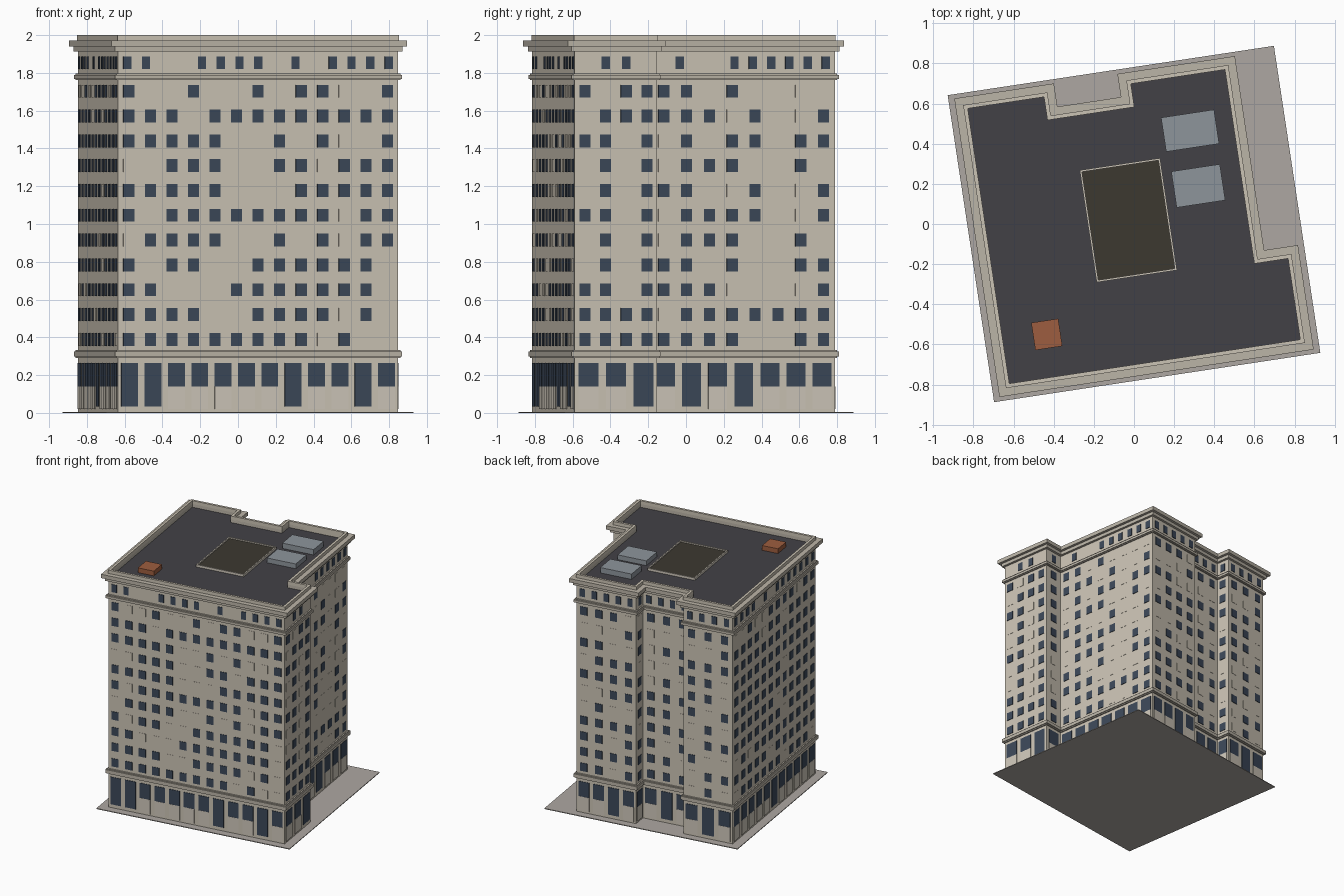
import bpy, bmesh, math, random
from mathutils import Matrix, Vector

if "Cube" in bpy.data.objects:
    bpy.data.objects.remove(bpy.data.objects["Cube"])

random.seed(4)
ROT = Matrix.Rotation(math.radians(8.6), 4, 'Z')


def material(name, r, g, b):
    m = bpy.data.materials.new(name)
    m.diffuse_color = (r, g, b, 1)
    m.use_nodes = True
    m.node_tree.nodes["Principled BSDF"].inputs["Base Color"].default_value = m.diffuse_color
    return m


STONE = material("stone", 0.60, 0.55, 0.46)
TRIM = material("trim", 0.50, 0.46, 0.39)
PANEL = material("panel", 0.62, 0.57, 0.49)
GLASS = material("glass", 0.045, 0.065, 0.10)
ROOF = material("roofing", 0.055, 0.053, 0.062)
DARK = material("dark_court", 0.045, 0.040, 0.030)
METAL = material("metal", 0.27, 0.30, 0.33)
RUST = material("rust", 0.34, 0.11, 0.05)
PAVING = material("paving", 0.42, 0.39, 0.36)


def finish(name, bm, mat):
    bmesh.ops.recalc_face_normals(bm, faces=bm.faces)
    bm.transform(ROT)
    me = bpy.data.meshes.new(name)
    bm.to_mesh(me)
    bm.free()
    me.materials.append(mat)
    ob = bpy.data.objects.new(name, me)
    bpy.context.collection.objects.link(ob)
    return ob


def outline(d):
    """Building footprint, counter-clockwise, pushed outwards by d."""
    a, b = 0.75 + d, 0.71 + d
    return [(-a, -b), (a, -b), (a, -0.268 + d), (0.58 + d, -0.268 + d),
            (0.58 + d, b), (0.072 - d, b), (0.072 - d, 0.593 + d),
            (-0.332 + d, 0.593 + d), (-0.332 + d, b), (-a, b)]


def prism(name, pts, z0, z1, mat):
    bm = bmesh.new()
    lo = [bm.verts.new((x, y, z0)) for x, y in pts]
    hi = [bm.verts.new((x, y, z1)) for x, y in pts]
    n = len(pts)
    bm.faces.new(lo[::-1])
    bm.faces.new(hi)
    for i in range(n):
        j = (i + 1) % n
        bm.faces.new((lo[i], lo[j], hi[j], hi[i]))
    return finish(name, bm, mat)


def ring(name, outer, inner, z0, z1, mat):
    bm = bmesh.new()
    loops = [[bm.verts.new((x, y, z)) for x, y in p]
             for p, z in ((outer, z0), (outer, z1), (inner, z1), (inner, z0))]
    n = len(outer)
    for k in range(4):
        A, B = loops[k], loops[(k + 1) % 4]
        for i in range(n):
            j = (i + 1) % n
            bm.faces.new((A[i], A[j], B[j], B[i]))
    return finish(name, bm, mat)


def rect(cx, cy, w, h):
    return [(cx - w / 2, cy - h / 2), (cx + w / 2, cy - h / 2),
            (cx + w / 2, cy + h / 2), (cx - w / 2, cy + h / 2)]


# Pavement, main body and roof surface
prism("pavement", rect(0, 0, 1.644, 1.547), 0, 0.006, PAVING)
prism("building_body", outline(0), 0.006, 1.94, STONE)
prism("roof_deck", outline(-0.017), 1.94, 1.945, ROOF)

# String courses, stepped cornice and parapet
for name, d, z0, z1 in (("lower_band", 0.018, 0.298, 0.325),
                        ("lower_band_cap", 0.010, 0.290, 0.332),
                        ("upper_band", 0.018, 1.768, 1.788),
                        ("upper_band_cap", 0.010, 1.763, 1.797),
                        ("cornice_bed", 0.020, 1.913, 1.940),
                        ("cornice", 0.042, 1.940, 1.972),
                        ("parapet", 0.003, 1.940, 2.000)):
    ring(name, outline(d), outline(-0.017), z0, z1, STONE if name == "parapet" else TRIM)

# Window patterns for the front and right walls (1 = dark glass, 0 = blind)
FRONT = ["1001001011001", "1110111111111", "1111100101001", "0011100110111",
         "1111100011111", "1011111111011", "0111100101011", "1011001111110",
         "1100011111110", "1111001111010", "1111111110100"]
RIGHT_A = ["1011", "0111", "1101", "0101", "0101", "1101",
           "0101", "0101", "1101", "1111", "1111"]
RIGHT_B = ["11010000", "11101001", "01011011", "01110010", "11001001", "01111001",
           "01110010", "11010011", "11100001", "01111111", "11110011"]
ROWS = {0: FRONT, 1: RIGHT_A, 3: RIGHT_B}
ATTIC = {0: "110011110101111", 1: "0110", 3: "0100111111"}
DOORS = {0: (0, 1, 7, 10), 1: (2,), 3: (1, 3)}

glass, blinds, panels = bmesh.new(), bmesh.new(), bmesh.new()


def pane(bm, p, u, s, z0, z1, w, t=0.004):
    """Thin upright slab on a wall starting at p and running along u."""
    c = p + u * s
    m = (Matrix.Translation((c.x, c.y, (z0 + z1) / 2))
         @ Matrix.Rotation(math.atan2(u.y, u.x), 4, 'Z')
         @ Matrix.Diagonal((w, 2 * t, z1 - z0, 1)))
    bmesh.ops.create_cube(bm, size=1, matrix=m)


pts = [Vector(p) for p in outline(0)]
for i, p in enumerate(pts):
    q = pts[(i + 1) % len(pts)]
    length = (q - p).length
    u = (q - p).normalized()
    chance = 0.9 if i == 9 else 0.72

    # Eleven regular storeys
    n = max(1, int(length / 0.11))
    step = length / n
    for r in range(11):
        z = 1.703 - 0.1314 * r
        for c in range(n):
            on = ROWS[i][r][c] == "1" if i in ROWS else random.random() < chance
            if on:
                pane(glass, p, u, step * (c + 0.5), z - 0.034, z + 0.034, 0.059)
            else:
                pane(blinds, p, u, step * (c + 0.5), z - 0.034, z + 0.034, 0.059, 0.002)

    # Attic storey
    n = max(1, int(length / 0.0975))
    step = length / n
    for c in range(n):
        on = ATTIC[i][c] == "1" if i in ATTIC else random.random() < chance
        if on:
            pane(glass, p, u, step * (c + 0.5), 1.821, 1.886, 0.044)

    # Shopfronts and doors
    n = max(1, int(length / 0.1249))
    step = length / n
    doors = DOORS.get(i, (n // 2,) if n > 2 else ())
    for c in range(n):
        s, w = step * (c + 0.5), min(step * 0.72, 0.11)
        if c in doors:
            pane(glass, p, u, s, 0.035, 0.265, w)
        else:
            pane(glass, p, u, s, 0.14, 0.265, w)
            pane(panels, p, u, s, 0.02, 0.14, w, 0.005)

finish("windows", glass, GLASS)
finish("blind_windows", blinds, STONE)
finish("shopfront_panels", panels, PANEL)

# Roof: central court with kerb, two plant units, access hatch
C = (-0.025, 0.023)
prism("court_cover", rect(*C, 0.39, 0.55), 1.945, 1.955, DARK)
ring("court_kerb", rect(*C, 0.405, 0.565), rect(*C, 0.385, 0.545), 1.944, 1.965, PANEL)
prism("plant_unit_large", rect(0.346, 0.418, 0.267, 0.172), 1.944, 1.99, METAL)
prism("plant_unit_small", rect(0.345, 0.140, 0.245, 0.182), 1.944, 1.985, METAL)
prism("access_hatch", rect(-0.512, -0.479, 0.136, 0.138), 1.944, 1.985, RUST)
